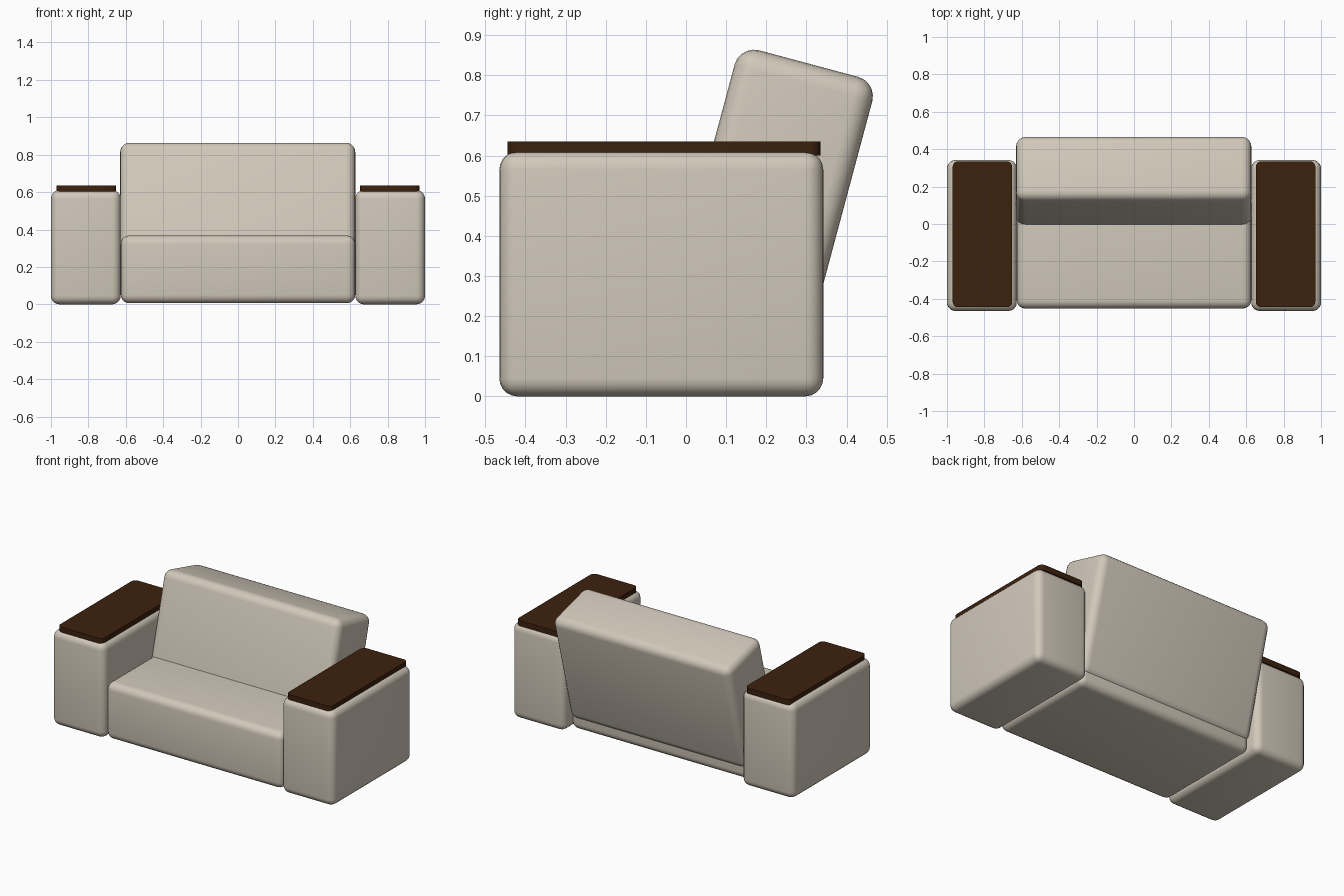
import bpy, bmesh, math
from mathutils import Vector, Matrix

old = bpy.data.objects.get("Cube")
if old:
    bpy.data.objects.remove(old, do_unlink=True)


def material(name, rgb):
    m = bpy.data.materials.new(name)
    m.use_nodes = True
    m.diffuse_color = (*rgb, 1)
    m.node_tree.nodes["Principled BSDF"].inputs["Base Color"].default_value = (*rgb, 1)
    return m


fabric = material("cream fabric", (0.64, 0.58, 0.49))
wood = material("dark wood", (0.045, 0.015, 0.004))


def rounded_box(name, lo, hi, radius, mat, upright_only=False, tilt=0):
    """Box between two corners with rounded edges, turned about the x axis through the origin."""
    lo, hi = Vector(lo), Vector(hi)
    bm = bmesh.new()
    bmesh.ops.create_cube(bm, size=1)
    bmesh.ops.scale(bm, vec=hi - lo, verts=bm.verts)
    bmesh.ops.translate(bm, vec=(lo + hi) / 2, verts=bm.verts)
    edges = [e for e in bm.edges
             if not upright_only or abs(e.verts[0].co.z - e.verts[1].co.z) > 1e-4]
    bmesh.ops.bevel(bm, geom=edges, offset=radius, segments=5, profile=0.5, affect='EDGES')
    bmesh.ops.rotate(bm, cent=(0, 0, 0), matrix=Matrix.Rotation(tilt, 3, 'X'), verts=bm.verts)
    mesh = bpy.data.meshes.new(name)
    bm.to_mesh(mesh)
    bm.free()
    mesh.materials.append(mat)
    obj = bpy.data.objects.new(name, mesh)
    bpy.context.collection.objects.link(obj)
    bpy.ops.object.select_all(action='DESELECT')
    obj.select_set(True)
    bpy.context.view_layer.objects.active = obj
    bpy.ops.object.shade_smooth_by_angle(angle=math.radians(35))
    return obj


# Seat block and the leaning backrest
rounded_box("seat", (-0.627, -0.452, 0.006), (0.627, 0.28, 0.368), 0.045, fabric)
rounded_box("backrest", (-0.63, -0.097, 0.14), (0.627, 0.258, 0.88), 0.05, fabric,
            tilt=math.radians(-15))

# Arms with wooden tops on both sides
for side, s in (("left", 1), ("right", -1)):
    def span(a, b):
        return sorted((s * a, s * b))
    x0, x1 = span(0.627, 1.0)
    rounded_box(side + "_arm", (x0, -0.465, 0), (x1, 0.342, 0.61), 0.045, fabric)
    x0, x1 = span(0.651, 0.97)
    rounded_box(side + "_arm_top", (x0, -0.445, 0.6), (x1, 0.335, 0.635), 0.03, wood,
                upright_only=True)
